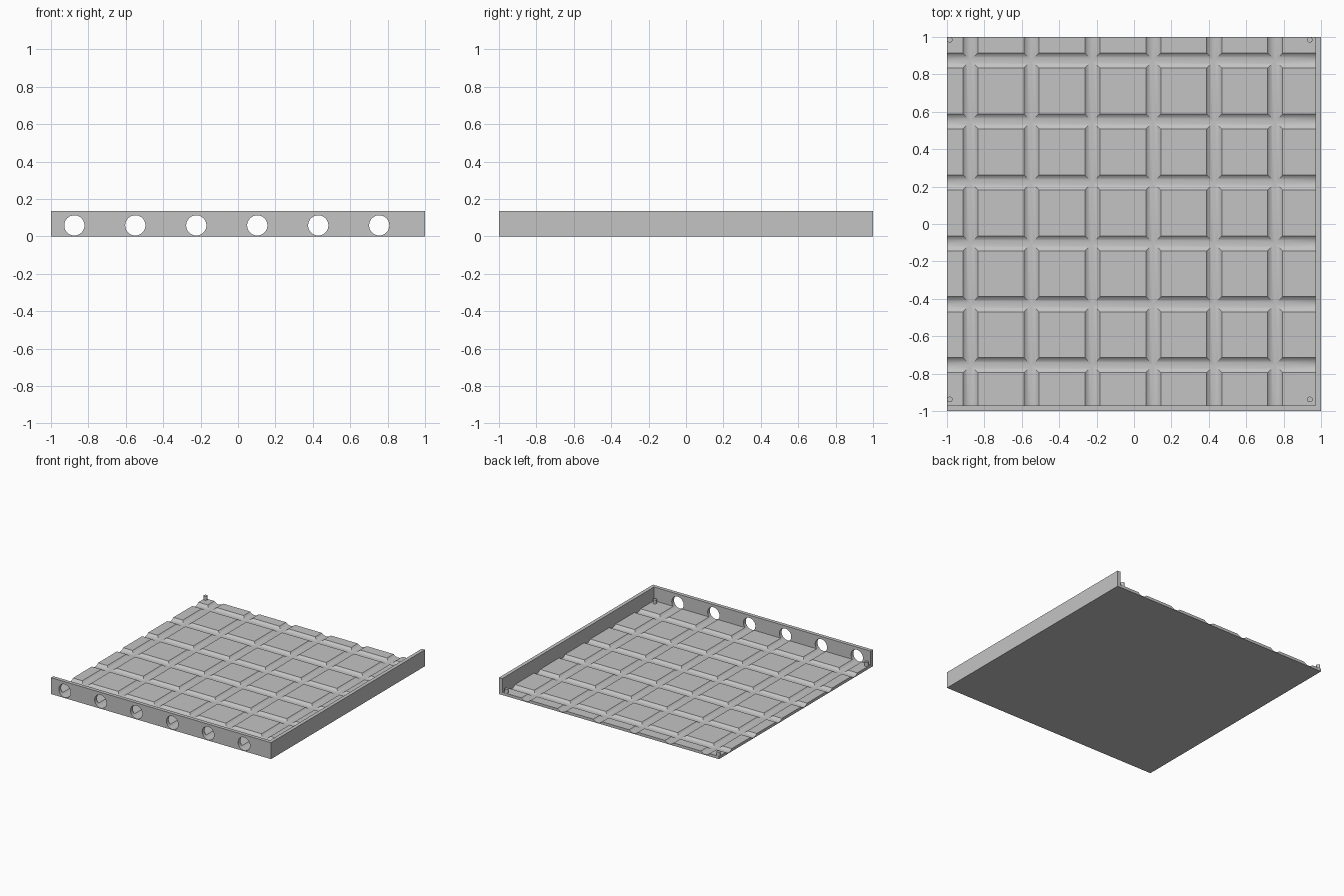
import bpy
from math import pi, radians

if "Cube" in bpy.data.objects:
    bpy.data.objects.remove(bpy.data.objects["Cube"])

WALL, HEIGHT, FLOOR = 0.03, 0.135, 0.023
RADIUS, AXIS_Z = 0.054, 0.059
PITCH = 0.326

grey = bpy.data.materials.new("light_grey")
grey.use_nodes = True
colour = (0.55, 0.55, 0.55, 1)
grey.diffuse_color = colour
grey.node_tree.nodes["Principled BSDF"].inputs["Base Color"].default_value = colour


def box(name, low, high):
    centre = [(a + b) / 2 for a, b in zip(low, high)]
    bpy.ops.mesh.primitive_cube_add(size=1, location=centre)
    ob = bpy.context.object
    ob.name = name
    ob.scale = [b - a for a, b in zip(low, high)]
    bpy.ops.object.transform_apply(location=False, rotation=False)
    ob.data.materials.append(grey)
    return ob


def rod(name, radius, depth, location, rotation=(0, 0, 0), sides=64):
    bpy.ops.mesh.primitive_cylinder_add(vertices=sides, radius=radius, depth=depth,
                                        location=location, rotation=rotation)
    ob = bpy.context.object
    ob.name = name
    ob.data.materials.append(grey)
    return ob


def smooth(ob):
    bpy.ops.object.select_all(action="DESELECT")
    ob.select_set(True)
    bpy.context.view_layer.objects.active = ob
    bpy.ops.object.shade_smooth_by_angle(angle=radians(25))


def cut(ob, cutters):
    bpy.context.view_layer.objects.active = ob
    for cutter in cutters:
        mod = ob.modifiers.new("cut", "BOOLEAN")
        mod.operation = "DIFFERENCE"
        mod.solver = "EXACT"
        mod.object = cutter
        bpy.ops.object.modifier_apply(modifier=mod.name)


def cutter_row(name, along_y):
    """Six parallel round cutters joined into one helper."""
    rods = []
    for i in range(6):
        if along_y:
            place, turn = (-0.875 + i * PITCH, 0, AXIS_Z), (pi / 2, 0, 0)
        else:
            place, turn = (0, 0.875 - i * PITCH, AXIS_Z), (0, pi / 2, 0)
        rods.append(rod(name, RADIUS, 2.4, place, turn))
    bpy.ops.object.select_all(action="DESELECT")
    for r in rods:
        r.select_set(True)
    bpy.context.view_layer.objects.active = rods[0]
    bpy.ops.object.join()
    rods[0].hide_render = True
    return rods[0]


# Floor plate and the two side walls
floor = box("grooved_floor", (-1, -1 + WALL, 0), (1 - WALL, 1, FLOOR))
front_wall = box("front_wall", (-1, -1, 0), (1 - WALL, -1 + WALL, HEIGHT))
left_wall = box("left_wall", (1 - WALL, -1, 0), (1, 1, HEIGHT))

# Round grooves both ways; one set also pierces the front wall
lengthwise = cutter_row("lengthwise_cutter", True)
crosswise = cutter_row("crosswise_cutter", False)
cut(floor, [lengthwise, crosswise])
cut(front_wall, [lengthwise])
for helper in (lengthwise, crosswise):
    bpy.data.objects.remove(helper)
smooth(floor)
smooth(front_wall)

# Locating pins near the corners
PIN_TOP = 0.055
for side, x in (("right", -0.985), ("left", 0.94)):
    for end, y in (("front", -0.938), ("back", 0.985)):
        pin = rod(f"{end}_{side}_pin", 0.015, PIN_TOP - 0.01,
                  (x, y, (PIN_TOP + 0.01) / 2), sides=24)
        smooth(pin)
